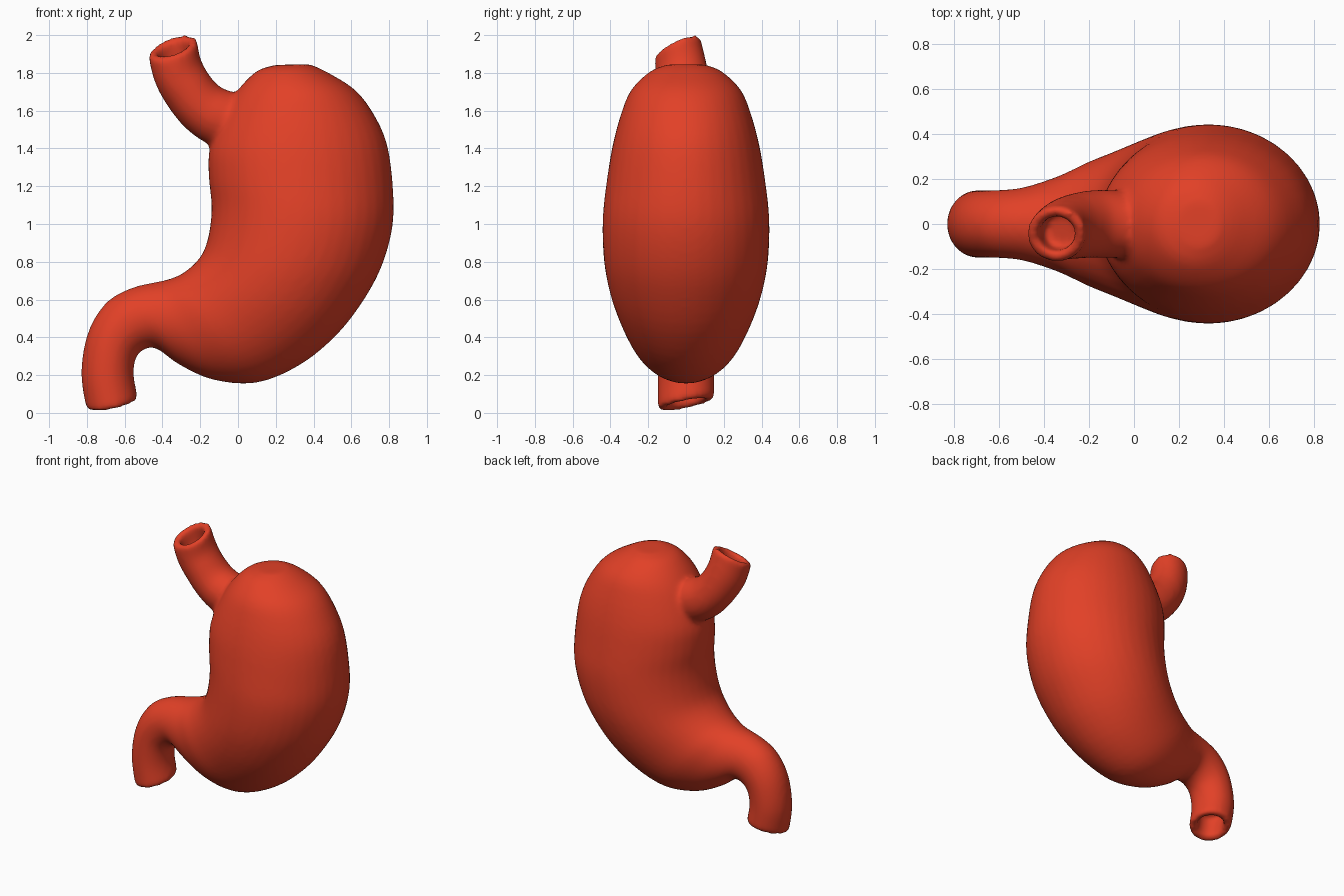
import bpy
import bmesh
import math
from mathutils import Vector

SIDES = 40
STEPS = 4
HOLE = 0.62

default = bpy.data.objects.get("Cube")
if default:
    bpy.data.objects.remove(default, do_unlink=True)

# Each station: inner edge x, z, outer edge x, z, half depth
body_stations = [
    (.2, 1.842, .38, 1.846, .1),
    (.1, 1.81, .47, 1.805, .19),
    (0, 1.71, .62, 1.71, .29),
    (-.08, 1.58, .72, 1.58, .345),
    (-.15, 1.4, .79, 1.42, .39),
    (-.155, 1.25, .82, 1.2, .42),
    (-.14, 1.1, .82, 1, .44),
    (-.15, .97, .77, .8, .44),
    (-.18, .86, .68, .62, .425),
    (-.23, .79, .53, .42, .39),
    (-.3, .735, .33, .255, .34),
    (-.36, .71, .1, .16, .29),
    (-.42, .695, -.13, .175, .23),
    (-.5, .68, -.31, .255, .185),
    (-.58, .655, -.42, .335, .16),
    (-.68, .6, -.475, .345, .152),
    (-.76, .5, -.53, .31, .15),
    (-.81, .37, -.55, .25, .15),
    (-.83, .2, -.55, .18, .15),
    (-.805, .03, -.53, .08, .15),
]
# Upper tube stations add a y shift
gullet_stations = [
    (0, 1.38, .08, 1.66, .13, 0),
    (-.15, 1.42, -.03, 1.7, .15, 0),
    (-.27, 1.5, -.1, 1.73, .15, 0),
    (-.37, 1.62, -.16, 1.8, .145, -.01),
    (-.44, 1.75, -.2, 1.88, .135, -.025),
    (-.475, 1.89, -.215, 1.97, .122, -.045),
]


def spline(a, b, c, d, t):
    """Smooth curve between b and c."""
    return b + (c - a) * t / 2 + (a * 2 - b * 5 + c * 4 - d) * t ** 2 / 2 \
        + (b * 3 - a - c * 3 + d) * t ** 3 / 2


def resample(stations):
    rows = [Vector(tuple(s) + (0,) * (6 - len(s))) for s in stations]
    last = len(rows) - 1
    result = []
    for i in range(last):
        quad = [rows[min(max(i + k, 0), last)] for k in (-1, 0, 1, 2)]
        result += [spline(*quad, s / STEPS) for s in range(STEPS)]
    return result + [rows[last]]


def loft(bm, stations, tilt):
    """Elliptical tube, closed at its start and hollowed at its tilted end."""
    rings = []
    rows = resample(stations)
    for i, (ax, az, bx, bz, depth, shift) in enumerate(rows):
        centre = Vector(((ax + bx) / 2, shift, (az + bz) / 2))
        across = Vector((bx - ax, 0, bz - az)) / 2
        lean = max(0, 1 - (len(rows) - 1 - i) / (STEPS * 2)) * tilt
        rings.append((centre, across, Vector((0, depth, lean))))

    # Rounded rim, then the bore running back inside the tube
    end, back = rings[-1], rings[-2]
    out = (end[0] - back[0]).normalized()
    profile = [(c, u, v, 1) for c, u, v in rings]
    profile += [(end[0] + out * .012, end[1], end[2], .9),
                (end[0] + out * .008, end[1], end[2], .72)]
    profile += [(c, u, v, HOLE) for c, u, v in reversed(rings[-5:])]

    loops = []
    for c, u, v, scale in profile:
        angles = [math.tau * k / SIDES for k in range(SIDES)]
        loops.append([bm.verts.new(c + (u * math.cos(a) + v * math.sin(a)) * scale)
                      for a in angles])
    for lower, upper in zip(loops, loops[1:]):
        for k in range(SIDES):
            n = (k + 1) % SIDES
            bm.faces.new((lower[k], lower[n], upper[n], upper[k]))
    bm.faces.new(loops[0])
    bm.faces.new(loops[-1])


# Body with outlet tube, and the inlet tube, fused into one skin
bm = bmesh.new()
loft(bm, body_stations, .03)
loft(bm, gullet_stations, .055)
bmesh.ops.recalc_face_normals(bm, faces=bm.faces)
mesh = bpy.data.meshes.new("stomach")
bm.to_mesh(mesh)
bm.free()
stomach = bpy.data.objects.new("stomach", mesh)
bpy.context.collection.objects.link(stomach)

# Soft red tissue
red = bpy.data.materials.new("tissue red")
red.use_nodes = True
colour = (.76, .052, .02, 1)
red.diffuse_color = colour
red.node_tree.nodes["Principled BSDF"].inputs["Base Color"].default_value = colour
mesh.materials.append(red)

# Fuse the shells and soften the joins
fuse = stomach.modifiers.new("fuse", "REMESH")
fuse.mode = "VOXEL"
fuse.voxel_size = .016
fuse.use_smooth_shade = True
soften = stomach.modifiers.new("soften", "SMOOTH")
soften.factor = .5
soften.iterations = 10
mesh.shade_smooth()
